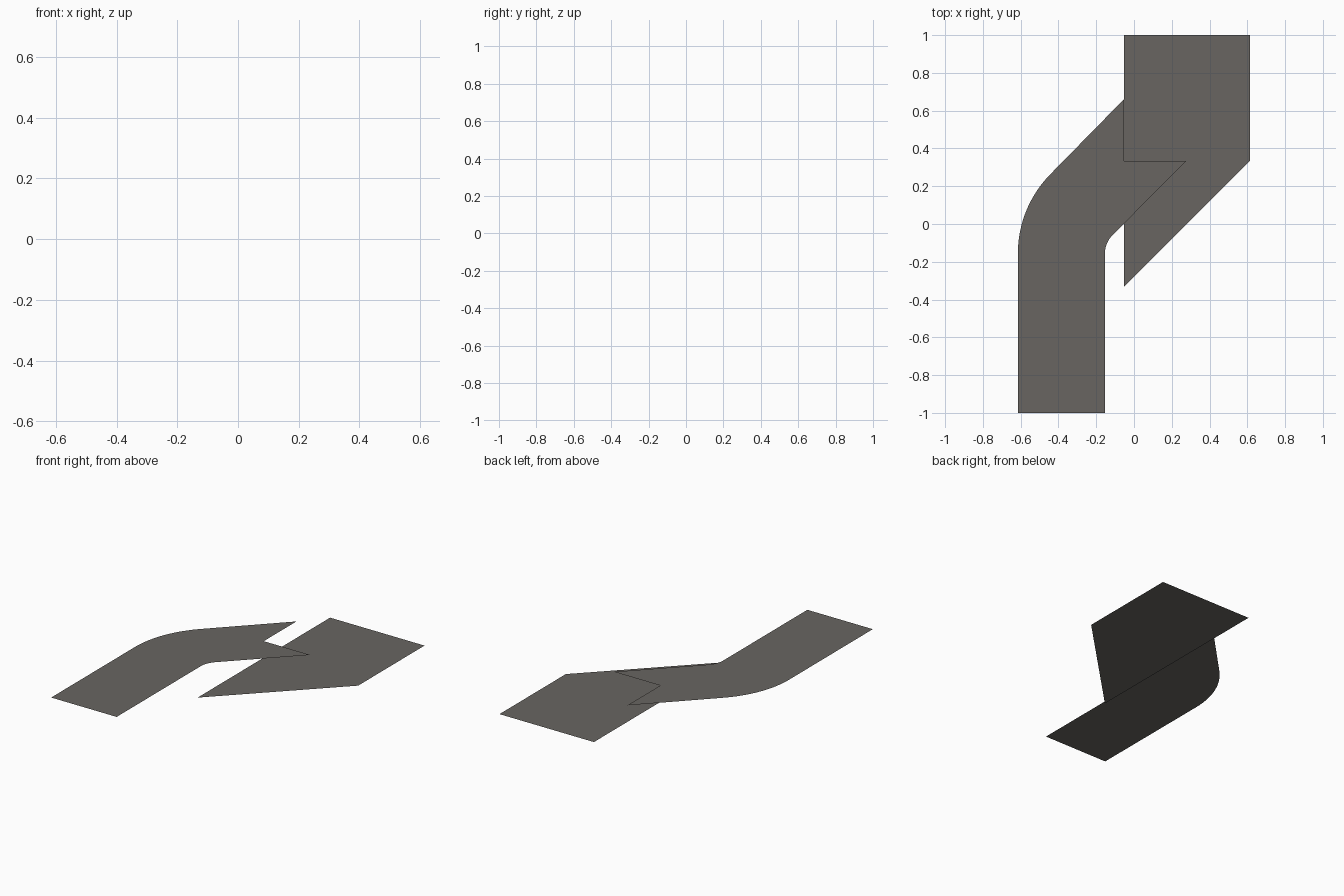
import bpy, bmesh, math

if "Cube" in bpy.data.objects:
    bpy.data.objects.remove(bpy.data.objects["Cube"])

grey = bpy.data.materials.new("warm grey")
grey.diffuse_color = (0.14, 0.13, 0.12, 1)
grey.use_nodes = True
grey.node_tree.nodes["Principled BSDF"].inputs["Base Color"].default_value = grey.diffuse_color


def sheet(name, z, faces):
    """Flat upward-facing sheet from a list of counter-clockwise outlines."""
    bm = bmesh.new()
    for f in faces:
        bm.faces.new([bm.verts.new((x, y, z)) for x, y in f])
    bmesh.ops.remove_doubles(bm, verts=bm.verts, dist=1e-5)
    me = bpy.data.meshes.new(name)
    bm.to_mesh(me)
    bm.free()
    me.materials.append(grey)
    ob = bpy.data.objects.new(name, me)
    bpy.context.collection.objects.link(ob)
    return ob


# Lower sheet: a wide band with a slanted end
X0, X1 = -0.052, 0.613
sheet("lower_slanted_sheet", 0.0,
      [[(X0, -0.332), (X1, 0.333), (X1, 1.0), (X0, 1.0)]])

# Upper strip: straight run, 45 degree bend, notched end
CX, CY, R_IN, R_OUT, STEPS = -0.015, -0.157, 0.139, 0.6, 16


def arc(r, i):
    a = math.pi - math.radians(45) * i / STEPS
    return (CX + r * math.cos(a), CY + r * math.sin(a))


outer = [(CX - R_OUT, -1.0)] + [arc(R_OUT, i) for i in range(STEPS + 1)]
inner = [(CX - R_IN, -1.0)] + [arc(R_IN, i) for i in range(STEPS + 1)]
faces = [[outer[i], inner[i], inner[i + 1], outer[i + 1]]
         for i in range(len(outer) - 1)]
notch, tip_in, tip_out = (X0, 0.333), (0.275, 0.333), (X0, 0.662)
faces += [[outer[-1], inner[-1], notch],
          [inner[-1], tip_in, notch],
          [outer[-1], notch, tip_out]]
sheet("upper_bent_strip", 0.105, faces)
